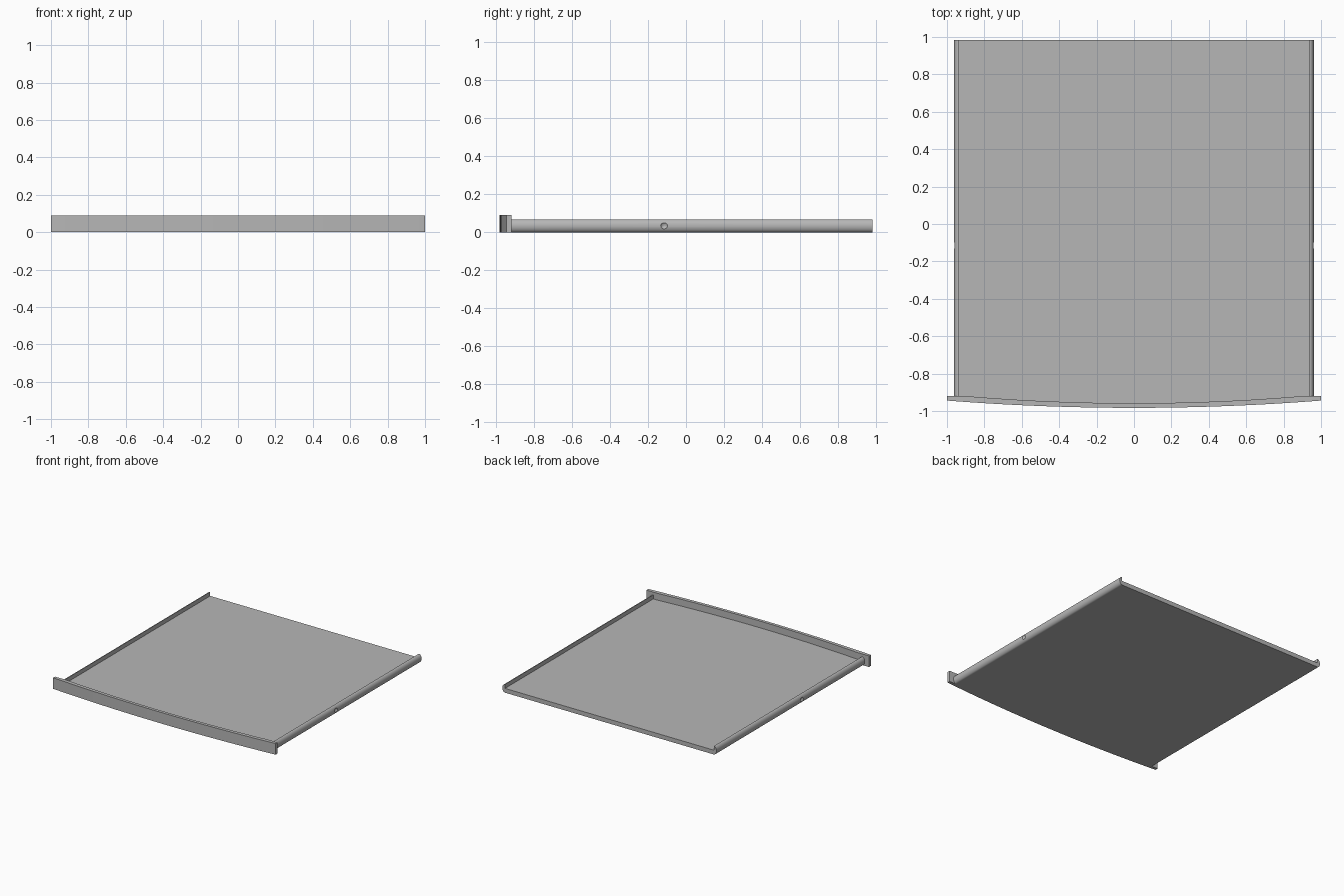
import bpy, bmesh, math
from mathutils import Vector

cube = bpy.data.objects.get("Cube")
if cube:
    bpy.data.objects.remove(cube, do_unlink=True)

BACK = 0.983
INNER = 0.938      # half width of the floor
RAIL_FRONT = -0.92

grey = bpy.data.materials.new("plain grey")
grey.use_nodes = True
colour = (0.47, 0.47, 0.47, 1)
grey.diffuse_color = colour
grey.node_tree.nodes["Principled BSDF"].inputs["Base Color"].default_value = colour


def prism(name, outline, direction):
    """Extrude a closed outline of 3D points along a direction."""
    bm = bmesh.new()
    face = bm.faces.new([bm.verts.new(p) for p in outline])
    new = bmesh.ops.extrude_face_region(bm, geom=[face])["geom"]
    bmesh.ops.translate(bm, vec=Vector(direction),
                        verts=[v for v in new if isinstance(v, bmesh.types.BMVert)])
    bmesh.ops.recalc_face_normals(bm, faces=bm.faces)
    mesh = bpy.data.meshes.new(name)
    bm.to_mesh(mesh)
    bm.free()
    mesh.materials.append(grey)
    obj = bpy.data.objects.new(name, mesh)
    bpy.context.collection.objects.link(obj)
    return obj


def smooth(obj):
    bpy.ops.object.select_all(action="DESELECT")
    obj.select_set(True)
    bpy.context.view_layer.objects.active = obj
    bpy.ops.object.shade_smooth_by_angle(angle=math.radians(30))


def bow(half, y_mid, y_end, steps=24):
    """Shallow curve in plan, from left to right."""
    xs = [half * (2 * i / steps - 1) for i in range(steps + 1)]
    return [(x, y_mid + (y_end - y_mid) * (x / half) ** 2, 0) for x in xs]


# Floor slab with a bowed front edge
floor = prism("tray_floor",
              bow(INNER, -0.965, -0.925) + [(INNER, BACK, 0), (-INNER, BACK, 0)],
              (0, 0, 0.035))

# Bowed front panel, flat tabs at its ends
outer = bow(1.0, -BACK, -0.944)
inner = bow(0.9, -0.958, RAIL_FRONT)
panel = prism("front_panel",
              outer + [(1.0, RAIL_FRONT, 0)] + inner[::-1] + [(-1.0, RAIL_FRONT, 0)],
              (0, 0, 0.09))
smooth(floor)
smooth(panel)

# Half-round side rails, each with a small round detent
for side, label in ((1, "left"), (-1, "right")):
    arc = [math.pi * (i / 14 - 0.5) for i in range(15)]
    profile = [(side * (INNER + 0.024 * math.cos(a)), RAIL_FRONT - 0.01,
                0.034 + 0.034 * math.sin(a)) for a in arc]
    rail = prism(label + "_rail", profile, (0, BACK - RAIL_FRONT + 0.01, 0))
    bpy.ops.mesh.primitive_uv_sphere_add(segments=24, ring_count=12, radius=0.022,
                                         location=(side * 0.974, -0.115, 0.034))
    cutter = bpy.context.object
    cutter.name = label + "_detent_cutter"
    cutter.hide_render = True
    cutter.data.materials.append(grey)
    smooth(rail)
    cut = rail.modifiers.new("Detent", "BOOLEAN")
    cut.operation = "DIFFERENCE"
    cut.solver = "EXACT"
    cut.object = cutter
    bpy.ops.object.modifier_apply(modifier=cut.name)
    bpy.data.objects.remove(cutter, do_unlink=True)
    smooth(rail)
